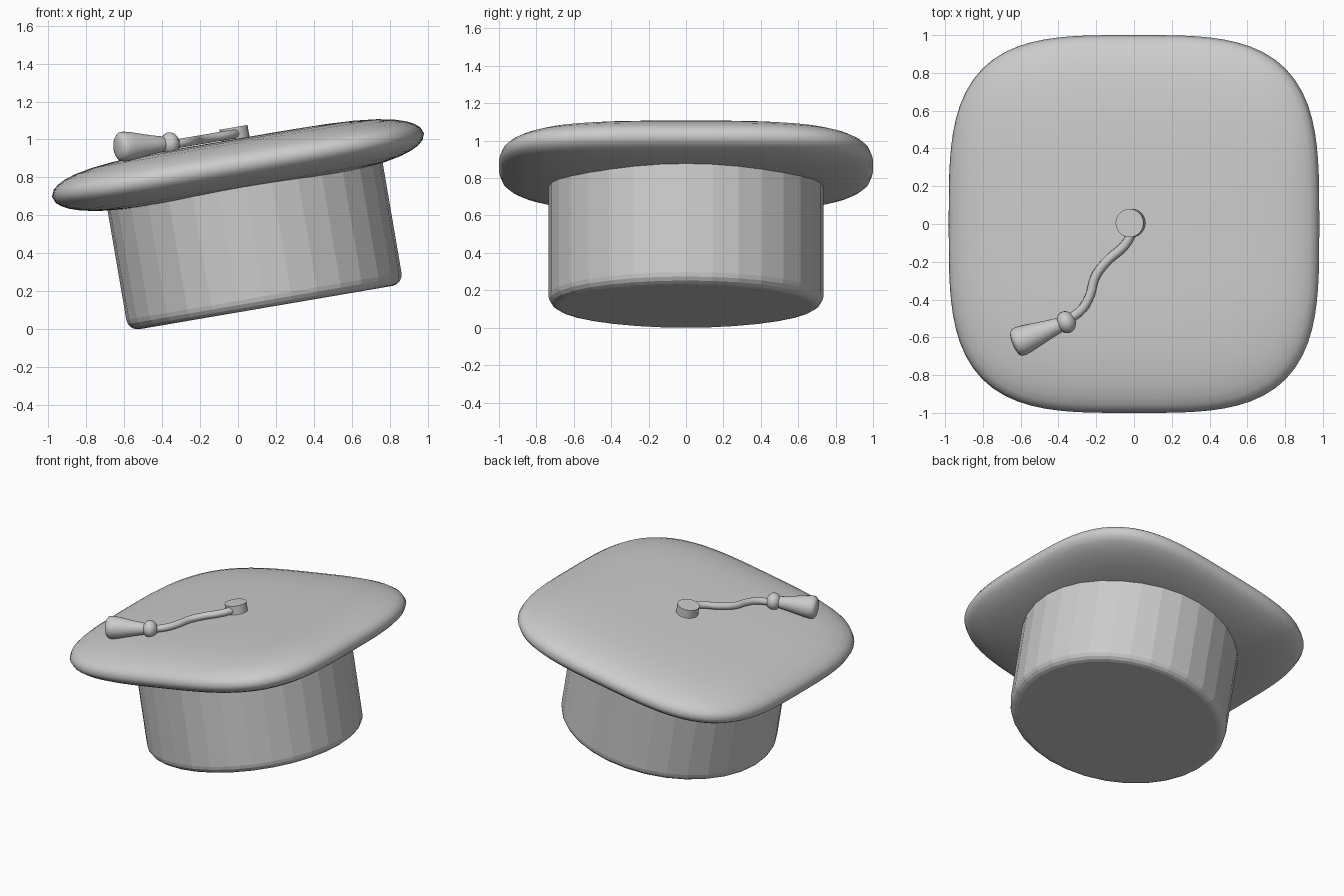
import bpy, bmesh, math
from mathutils import Matrix, Vector

if "Cube" in bpy.data.objects:
    bpy.data.objects.remove(bpy.data.objects["Cube"])

# Everything is built flat around the board centre, then tilted together
TILT = Matrix.Translation((0, 0, 0.865)) @ Matrix.Rotation(math.radians(-9.7), 4, 'Y')


def finish(name, bm, place=Matrix(), angle=30):
    bmesh.ops.recalc_face_normals(bm, faces=bm.faces)
    me = bpy.data.meshes.new(name)
    bm.to_mesh(me)
    bm.free()
    ob = bpy.data.objects.new(name, me)
    bpy.context.collection.objects.link(ob)
    ob.matrix_world = TILT @ place
    bpy.ops.object.select_all(action='DESELECT')
    ob.select_set(True)
    bpy.context.view_layer.objects.active = ob
    if angle:
        bpy.ops.object.shade_smooth_by_angle(angle=math.radians(angle))
    return ob


def loft(rings):
    """Skin a list of rings (lists of points) and cap both ends."""
    bm = bmesh.new()
    loops = [[bm.verts.new(p) for p in ring] for ring in rings]
    n = len(loops[0])
    for a, b in zip(loops, loops[1:]):
        for i in range(n):
            j = (i + 1) % n
            bm.faces.new((a[i], a[j], b[j], b[i]))
    bm.faces.new(loops[0])
    bm.faces.new(loops[-1])
    return bm


def lathe(profile, sides):
    return loft([[(r * math.cos(2 * math.pi * i / sides),
                   r * math.sin(2 * math.pi * i / sides), z)
                  for i in range(sides)] for r, z in profile])


def aim(a, b):
    """Put local z along the line a to b."""
    d = Vector(b) - Vector(a)
    return Matrix.Translation(a) @ d.to_track_quat('Z', 'Y').to_matrix().to_4x4()


# Board: pillow-shaped rounded square
def squircle(s, h, sides=96, power=3.5):
    ring = []
    for i in range(sides):
        t = 2 * math.pi * i / sides
        c, d = math.cos(t), math.sin(t)
        r = s / (abs(c) ** power + abs(d) ** power) ** (1 / power)
        ring.append((0.995 * r * c, r * d, h))
    return ring


steps = [0.05, 0.3, 0.5, 0.65, 0.77, 0.86, 0.92, 0.96, 0.985, 1.0]
height = [0.138 * math.sqrt(1 - s ** 4.5) for s in steps]
rings = [squircle(s, -h) for s, h in zip(steps, height)]
rings += [squircle(s, h) for s, h in list(zip(steps, height))[-2::-1]]
finish("board", loft(rings), angle=60)

# Cap: faceted drum with a rounded lower rim
b, r, low = 0.06, 0.736, -0.765
profile = [(r - b + b * math.sin(math.radians(a)), low + b - b * math.cos(math.radians(a)))
           for a in (0, 22.5, 45, 67.5, 90)] + [(r, 0.0)]
finish("cap", lathe(profile, 32), Matrix.Translation((0.018, 0, 0)), angle=0)

# Button in the middle of the board
finish("button", lathe([(0.075, 0.1), (0.075, 0.2)], 24), Matrix.Translation((0.01, 0.005, 0)))

# Cord: a round tube along a wavy path
path = [(0.02, -0.04), (-0.02, -0.11), (-0.12, -0.2), (-0.18, -0.28),
        (-0.21, -0.38), (-0.25, -0.45), (-0.33, -0.51)]
cu = bpy.data.curves.new("cord_path", 'CURVE')
cu.dimensions = '3D'
cu.bevel_depth = 0.025
cu.bevel_resolution = 3
cu.resolution_u = 6
cu.use_fill_caps = True
sp = cu.splines.new('BEZIER')
sp.bezier_points.add(len(path) - 1)
for p, (x, y) in zip(sp.bezier_points, path):
    p.co = (x, y, 0.165)
    p.handle_left_type = p.handle_right_type = 'AUTO'
cord = bpy.data.objects.new("cord", cu)
bpy.context.collection.objects.link(cord)
cord.matrix_world = TILT

# Knot and flared tassel
start, end = (-0.335, -0.52, 0.172), (-0.6, -0.63, 0.2)
bm = bmesh.new()
bmesh.ops.create_uvsphere(bm, u_segments=20, v_segments=12, radius=1)
bmesh.ops.scale(bm, vec=(0.06, 0.06, 0.05), verts=bm.verts)
finish("knot", bm, aim(start, end), angle=60)
tassel = [(0.03, 0.02), (0.042, 0.05), (0.05, 0.1), (0.062, 0.16), (0.074, 0.22),
          (0.079, 0.26), (0.075, 0.285), (0.06, 0.298), (0.03, 0.305)]
finish("tassel", lathe(tassel, 24), aim(start, end), angle=60)
